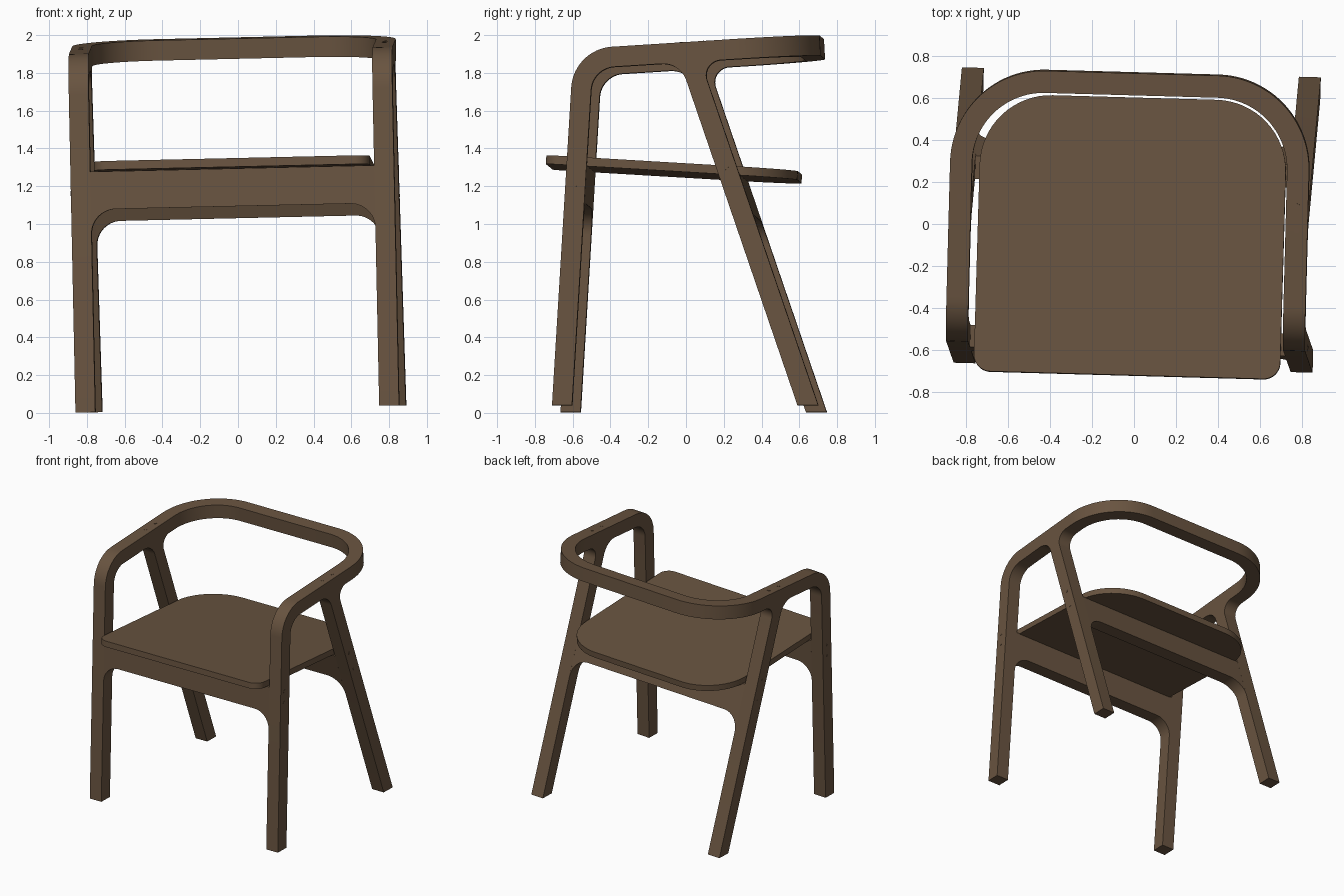
import bpy, bmesh, math
from mathutils import Matrix, Vector

cube = bpy.data.objects.get("Cube")
if cube:
    bpy.data.objects.remove(cube, do_unlink=True)

wood = bpy.data.materials.new("brown_wood")
wood.use_nodes = True
colour = (0.14, 0.088, 0.051, 1)
wood.diffuse_color = colour
wood.node_tree.nodes["Principled BSDF"].inputs["Base Color"].default_value = colour

# The whole chair sits slightly turned and tilted
PLACE = (Matrix.Translation((0.015, 0, 0.021))
         @ Matrix.Rotation(math.radians(-1.6), 4, 'Z')
         @ Matrix.Rotation(math.radians(-1.3), 4, 'Y'))
OUT, INN = 0.857, 0.752      # outer and inner faces of the side frames


def rounded(corners, steps=12):
    """Polygon from (u, v[, radius]) corners, with filleted corners."""
    pts = []
    for i, c in enumerate(corners):
        p = Vector(c[:2])
        if len(c) < 3:
            pts.append(p)
            continue
        a = (Vector(corners[i - 1][:2]) - p).normalized()
        b = (Vector(corners[(i + 1) % len(corners)][:2]) - p).normalized()
        half = a.angle(b) / 2
        centre = p + (a + b).normalized() * c[2] / math.sin(half)
        reach = c[2] / math.tan(half)
        start, end = p + a * reach - centre, p + b * reach - centre
        sweep = math.pi - 2 * half
        for k in range(steps + 1):
            t = k / steps
            pts.append(centre + (start * math.sin((1 - t) * sweep)
                                 + end * math.sin(t * sweep)) / math.sin(sweep))
    return pts


def finish(name, bm):
    bmesh.ops.recalc_face_normals(bm, faces=bm.faces)
    mesh = bpy.data.meshes.new(name)
    bm.to_mesh(mesh)
    bm.free()
    mesh.materials.append(wood)
    ob = bpy.data.objects.new(name, mesh)
    bpy.context.collection.objects.link(ob)
    ob.matrix_world = PLACE
    bpy.ops.object.select_all(action='DESELECT')
    ob.select_set(True)
    bpy.context.view_layer.objects.active = ob
    bpy.ops.object.shade_smooth_by_angle(angle=math.radians(30))


def prism(name, outline, place, offset):
    """Place an outline in space and extrude it along offset."""
    bm = bmesh.new()
    face = bm.faces.new([bm.verts.new(place(p.x, p.y)) for p in outline])
    ext = bmesh.ops.extrude_face_region(bm, geom=[face])
    verts = [g for g in ext["geom"] if isinstance(g, bmesh.types.BMVert)]
    bmesh.ops.translate(bm, verts=verts, vec=offset)
    finish(name, bm)


def plug(name, position, axis):
    bm = bmesh.new()
    turn = Vector(axis).to_track_quat('Z', 'Y').to_matrix().to_4x4()
    bmesh.ops.create_cone(bm, cap_ends=True, segments=16, radius1=0.013, radius2=0.013,
                          depth=0.004, matrix=Matrix.Translation(position) @ turn)
    finish(name, bm)


def arm_top(y):
    return 1.922 + 0.0635 * y


def seat_top(y):
    return 1.328 - 0.059 * (y + 0.722)


# Side frames: front leg, bent armrest and slanted back leg in one profile
ARM = 0.107
JOIN = 0.271
side = rounded([
    (-0.686, 0), (-0.573, arm_top(-0.573), 0.23),
    (JOIN, arm_top(JOIN)), (JOIN + 0.006, arm_top(JOIN) - ARM),
    (0.100, arm_top(0.100) - ARM, 0.08), (0.724, 0), (0.614, 0),
    (-0.008, arm_top(-0.008) - ARM, 0.13),
    (-0.473, arm_top(-0.473) - ARM, 0.13), (-0.58, 0)])
for sign, label in ((1, "left"), (-1, "right")):
    prism(label + "_side_frame", side,
          lambda y, z: (sign * INN, y, z), (sign * (OUT - INN), 0, 0))
    # Dowel plugs on the armrest and on the outside of the legs
    for i, y in enumerate((0.105, -0.01)):
        plug(f"{label}_arm_plug_{i}", (sign * 0.805, y, arm_top(y)), (0, -0.0635, 1))
    for i, (y, z) in enumerate(((-0.566, 1.25), (-0.571, 1.16), (0.234, 1.26), (0.284, 1.115))):
        plug(f"{label}_leg_plug_{i}", (sign * OUT, y, z), (sign, 0, 0))

# Curved backrest joining both arms
back, inner = 0.718, 0.613
arch = rounded([
    (-OUT, JOIN), (-OUT, back, 0.446), (OUT, back, 0.446), (OUT, JOIN),
    (INN, JOIN), (INN, inner, 0.341), (-INN, inner, 0.341), (-INN, JOIN)], 24)
prism("backrest", arch, lambda x, y: (x, y, arm_top(y)), (0, 0.006, -ARM))

# Seat board
W = 0.731
seat = rounded([(-W, -0.722, 0.08), (W, -0.722, 0.08), (W, 0.603, 0.34), (-W, 0.603, 0.34)], 16)
prism("seat", seat, lambda x, y: (x, y, seat_top(y)), (0, -0.003, -0.046))


# Aprons between the legs, with rounded lower corners
def apron(name, top, bottom, lean, depth):
    low = bottom - 0.132
    shape = rounded([(INN, top), (INN, low), (INN, bottom, 0.13),
                     (-INN, bottom, 0.13), (-INN, low), (-INN, top)])
    prism(name, shape, lambda x, z: (x, lean(z), z), (0, depth, 0))


apron("front_apron", 1.273, 1.073, lambda z: -0.686 + 0.06 * z, 0.106)
apron("back_apron", 1.224, 1.01, lambda z: 0.614 - 0.343 * z, 0.11)
